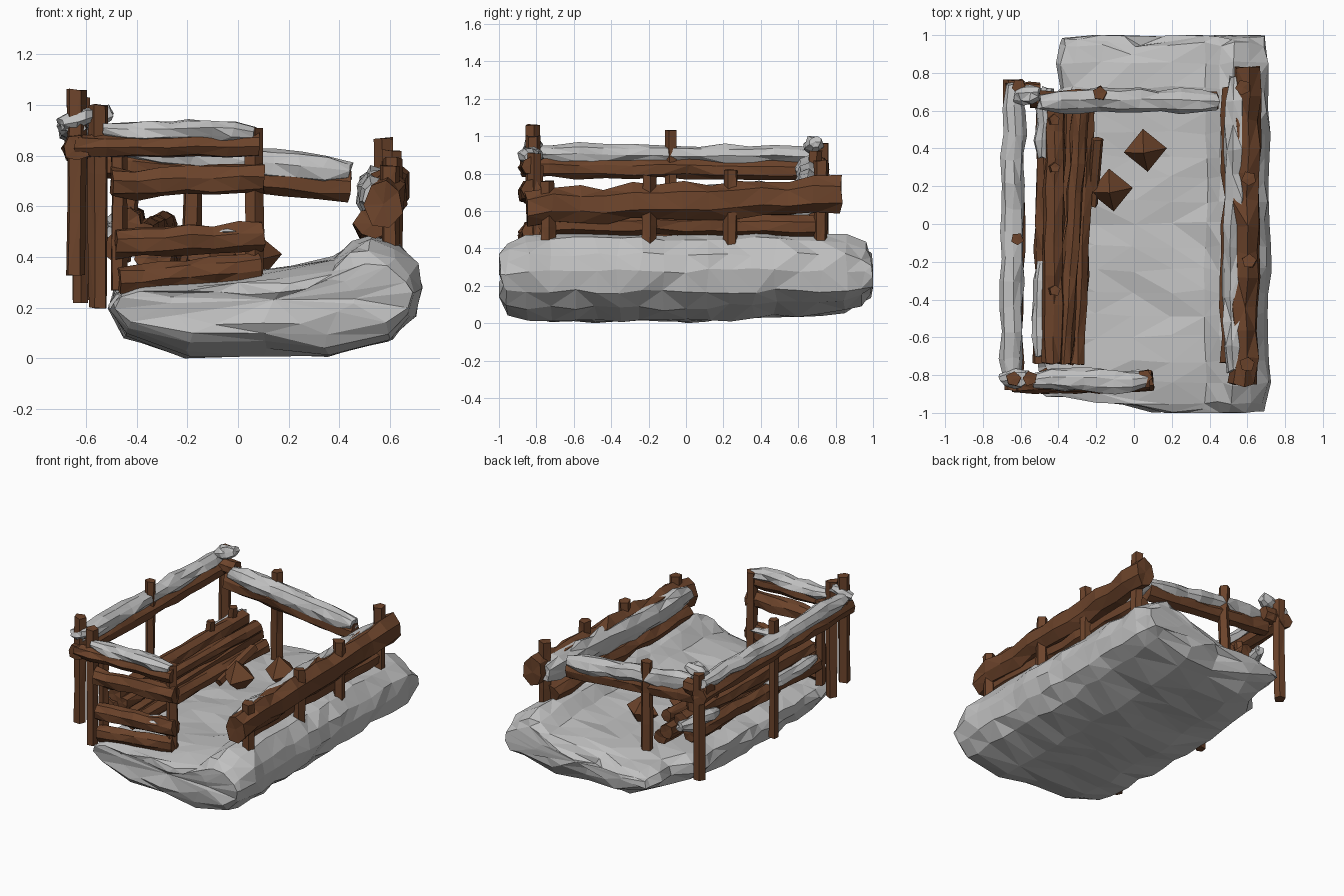
import bpy, bmesh, math, random
from mathutils import Vector

random.seed(7)
cube = bpy.data.objects.get("Cube")
if cube:
    bpy.data.objects.remove(cube, do_unlink=True)


def material(name, color):
    m = bpy.data.materials.new(name)
    m.use_nodes = True
    m.diffuse_color = color
    bsdf = m.node_tree.nodes["Principled BSDF"]
    bsdf.inputs["Base Color"].default_value = color
    bsdf.inputs["Roughness"].default_value = 0.9
    return m


WOOD = material("brown wood", (0.15, 0.057, 0.024, 1))
SNOW = material("pale snow", (0.53, 0.53, 0.53, 1))


def finish(bm, name, mat):
    bmesh.ops.triangulate(bm, faces=bm.faces[:])
    bmesh.ops.recalc_face_normals(bm, faces=bm.faces[:])
    me = bpy.data.meshes.new(name)
    bm.to_mesh(me)
    bm.free()
    me.materials.append(mat)
    ob = bpy.data.objects.new(name, me)
    bpy.context.scene.collection.objects.link(ob)
    return ob


def loft(rings, name, mat):
    """Skin a list of closed rings and cap both ends."""
    bm = bmesh.new()
    loops = [[bm.verts.new(p) for p in ring] for ring in rings]
    n = len(loops[0])
    for a, b in zip(loops, loops[1:]):
        for i in range(n):
            j = (i + 1) % n
            bm.faces.new((a[i], a[j], b[j], b[i]))
    for loop in (loops[0], loops[-1]):
        c = bm.verts.new(sum((v.co for v in loop), Vector()) / n)
        for i in range(n):
            bm.faces.new((loop[i], loop[(i + 1) % n], c))
    return finish(bm, name, mat)


def rough_bar(name, a, b, ru, rv, mat=WOOD, segs=8, sides=7, rough=0.16, taper=1.0):
    """Uneven hewn bar from a to b; ru is the sideways radius, rv the upward one."""
    a, b = Vector(a), Vector(b)
    d = (b - a).normalized()
    u = Vector((1, 0, 0)) if abs(d.z) > 0.8 else d.cross(Vector((0, 0, 1))).normalized()
    v = u.cross(d).normalized()
    spin = random.uniform(0, math.tau)
    rings = []
    for s in range(segs + 1):
        t = s / segs
        end = taper if s in (0, segs) else 1.0
        mid = a.lerp(b, t) + (u * ru + v * rv) * random.uniform(-rough, rough) * 0.6
        ring = []
        for k in range(sides):
            ang = spin + math.tau * k / sides
            g = end * (1 + random.uniform(-rough, rough))
            slip = d * random.uniform(-rough, rough) * ru
            ring.append(mid + u * math.cos(ang) * ru * g + v * math.sin(ang) * rv * g + slip)
        rings.append(ring)
    return loft(rings, name, mat)


def snow_cap(name, a, b, ru, rv, segs=9):
    return rough_bar(name, a, b, ru, rv, SNOW, segs, 8, 0.2, 0.65)


def post(name, x, y, z0, z1, r=0.04, lean=(0, 0)):
    return rough_bar(name, (x, y, z0), (x + lean[0], y + lean[1], z1), r, r, WOOD, 3, 5, 0.12)


# Snow bank: a cross-section with a raised ridge, carried along the depth
section = [(-.5, .2), (-.45, .09), (-.2, .01), (.1, .02), (.35, .01), (.6, .08), (.69, .17),
           (.72, .28), (.7, .37), (.62, .45), (.53, .48), (.46, .45), (.38, .39), (.2, .35),
           (0, .33), (-.2, .31), (-.4, .29), (-.48, .26)]
stations = [(-1, .6, .35), (-.99, .96, .6), (-.95, .98, .8), (-.85, 1, .95)]
middle = [(-.72 + .12 * i, 1, 1) for i in range(13)]
stations = stations + middle + [(-y, sx, sz) for y, sx, sz in reversed(stations)]
rings = []
for y, sx, sz in stations:
    ring = []
    for x, z in section:
        px = .1 + (x - .1) * sx
        pz = .22 + (z - .22) * sz
        py = y
        if y > .7 and x < 0:
            px *= .8
        if y < -.8:
            py += max(0, .2 - x) * .13
        if y > .9:
            py -= .05 * math.exp(-(x * 6) ** 2)
        if z < .1:
            pz += .05 * max(0, y)
        p = [c + random.uniform(-.014, .014) for c in (px, py, pz)]
        ring.append((p[0], max(-1, min(1, p[1])), max(0, p[2])))
    rings.append(ring)
loft(rings, "snow_bank", SNOW)

# Low log wall along the left ridge
rough_bar("left_wall_log", (.58, -.85, .62), (.6, .83, .68), .075, .1, segs=12)
rough_bar("left_wall_lower_log", (.53, -.74, .53), (.54, .72, .52), .07, .06, segs=10)
snow_cap("left_wall_snow", (.53, -.78, .63), (.535, .78, .67), .06, .085, 12)
for i, (x, y, top) in enumerate([(.6, -.74, .76), (.61, -.2, .79), (.61, .24, .82), (.58, .72, .87)]):
    post(f"left_wall_post_{i + 1}", x, y, .39, top)

# Right tall fence: one snowy rail over three tall posts
rough_bar("right_rail", (-.64, -.88, .83), (-.63, .76, .82), .055, .055, segs=11)
snow_cap("right_rail_snow", (-.65, -.84, .91), (-.64, .74, .9), .062, .05, 12)
post("right_front_post", -.64, -.82, .33, 1.06)
post("right_middle_post", -.62, -.08, .22, 1.03, .034)
post("right_back_post", -.61, .73, .23, .96)
post("front_corner_post", -.55, -.82, .2, 1.0)
post("front_inner_post", -.47, -.8, .27, .84, .035)
snow_cap("back_corner_snow", (-.63, .68, .93), (-.5, .69, .97), .055, .045, 3)
snow_cap("front_corner_snow", (-.7, -.83, .93), (-.56, -.8, .96), .05, .04, 3)
rough_bar("back_corner_stub", (-.68, .7, .85), (-.5, .7, .84), .05, .05, segs=3)

# Front fence: four stacked rails
front_rails = [(-.64, .08, .84, .84, .045), (-.5, .1, .69, .71, .06),
               (-.48, .1, .46, .48, .06), (-.47, .09, .31, .36, .055)]
for i, (x0, x1, z0, z1, r) in enumerate(front_rails):
    rough_bar(f"front_rail_{i + 1}", (x0, -.85, z0), (x1, -.83, z1), .05, r, segs=6)
post("front_fence_post", .06, -.81, .3, .91)
snow_cap("front_rail_snow", (-.53, -.83, .9), (.07, -.83, .89), .06, .045, 7)
snow_cap("front_low_snow", (-.1, -.82, .5), (.07, -.82, .51), .05, .025, 3)

# Back fence: one sloping snowy rail
rough_bar("back_rail", (-.55, .66, .77), (.44, .65, .68), .05, .06, segs=8)
snow_cap("back_rail_snow", (-.5, .65, .84), (.45, .65, .73), .062, .06, 9)
post("back_fence_post", -.18, .69, .28, .92)

# Fallen log wall lying inside the right fence
fallen = [(-.48, -.46, .44, .46, .055), (-.43, -.42, .54, .55, .055), (-.36, -.32, .4, .46, .05),
          (-.37, -.28, .5, .54, .045), (-.31, -.25, .38, .4, .05)]
for i, (x0, x1, z0, z1, r) in enumerate(fallen):
    rough_bar(f"fallen_log_{i + 1}", (x0, -.74, z0), (x1, .62 + .03 * (i % 3), z1), r, r, segs=9)
snow_cap("fallen_front_snow", (-.5, -.7, .49), (-.49, -.2, .48), .045, .04, 5)
snow_cap("fallen_back_snow", (-.48, .35, .52), (-.46, .72, .54), .05, .05, 4)
for i, y in enumerate((-.35, .3, .55)):
    post(f"fallen_stake_{i + 1}", -.45, y, .38, .66, .03, (.03, 0))
rough_bar("fallen_board", (-.22, .1, .36), (-.19, .45, .48), .03, .03, segs=2, sides=5)

# Two loose wooden chunks on the snow
for i, (x, y) in enumerate([(.06, .39), (-.12, .18)]):
    bm = bmesh.new()
    bmesh.ops.create_uvsphere(bm, u_segments=4, v_segments=2, radius=.115)
    chunk = finish(bm, f"wood_chunk_{i + 1}", WOOD)
    chunk.location = (x, y, .4)
    chunk.rotation_euler = (.12, -.1, .1)
